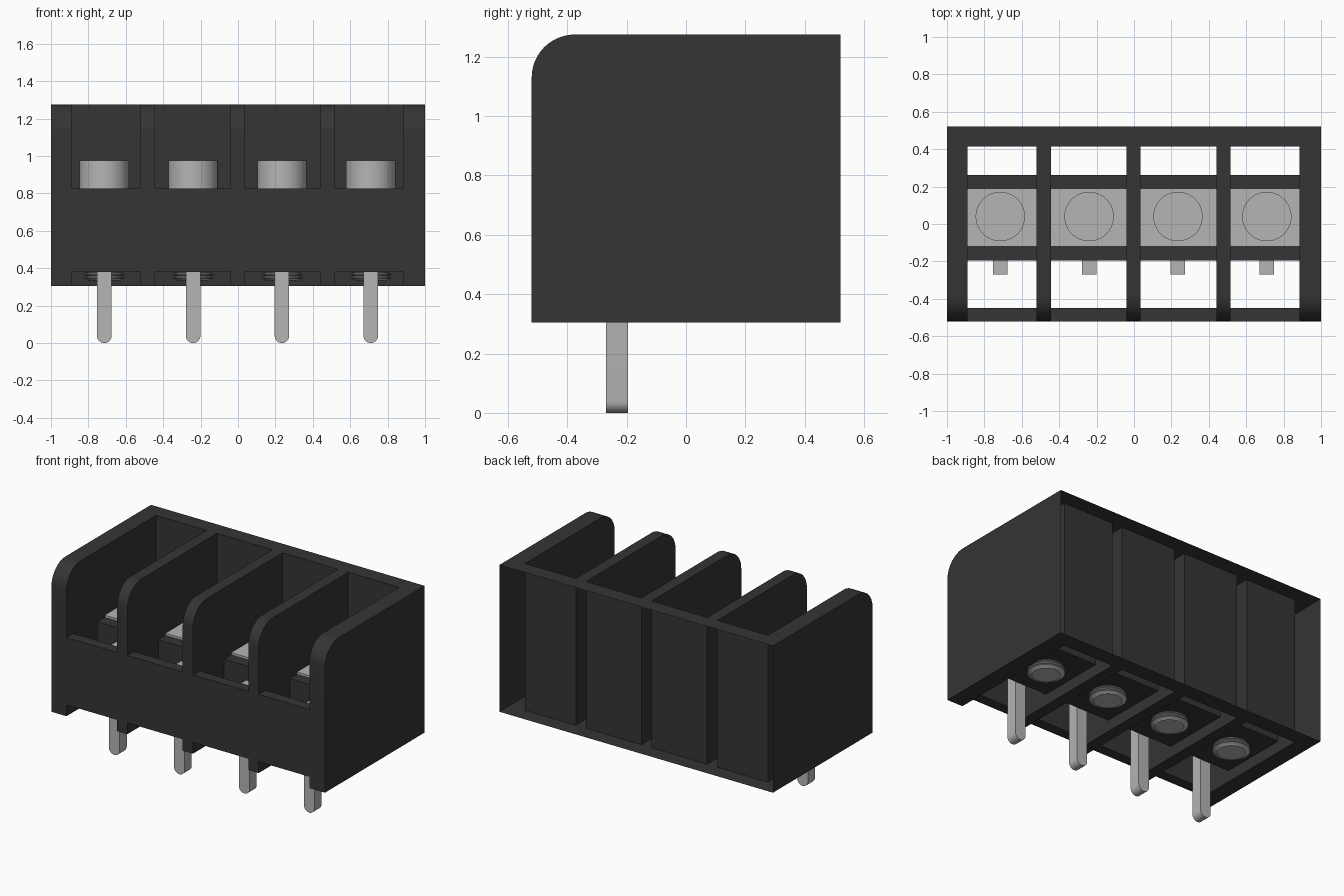
import bpy
import bmesh
from math import cos, sin, pi
from mathutils import Vector

old = bpy.data.objects.get("Cube")
if old:
    bpy.data.objects.remove(old, do_unlink=True)


def material(name, value, metallic=0.0):
    m = bpy.data.materials.new(name)
    m.use_nodes = True
    color = (value, value, value, 1)
    m.diffuse_color = color
    bsdf = m.node_tree.nodes["Principled BSDF"]
    bsdf.inputs["Base Color"].default_value = color
    bsdf.inputs["Roughness"].default_value = 0.6
    return m


BLACK = material("black_plastic", 0.035)
METAL = material("light_grey_metal", 0.46)


def finish(name, bm, mat):
    bmesh.ops.recalc_face_normals(bm, faces=bm.faces)
    mesh = bpy.data.meshes.new(name)
    bm.to_mesh(mesh)
    bm.free()
    mesh.materials.append(mat)
    obj = bpy.data.objects.new(name, mesh)
    bpy.context.collection.objects.link(obj)
    return obj


def smooth(obj):
    bpy.ops.object.select_all(action="DESELECT")
    obj.select_set(True)
    bpy.context.view_layer.objects.active = obj
    bpy.ops.object.shade_smooth_by_angle(angle=pi / 5)


def prism(bm, points, axis, low, high):
    """Extrude a closed outline along x (outline is y,z) or y (outline is x,z)."""
    place = (lambda p: (low, *p)) if axis == "x" else (lambda p: (p[0], low, p[1]))
    direction = Vector((1, 0, 0) if axis == "x" else (0, 1, 0))
    face = bm.faces.new([bm.verts.new(place(p)) for p in points])
    result = bmesh.ops.extrude_face_region(bm, geom=[face])
    verts = [v for v in result["geom"] if isinstance(v, bmesh.types.BMVert)]
    bmesh.ops.translate(bm, verts=verts, vec=direction * (high - low))


def rect(a, b, c, d):
    return [(a, c), (b, c), (b, d), (a, d)]


def arc(cx, cz, r, start, end, steps):
    angles = [start + (end - start) * i / steps for i in range(steps + 1)]
    return [(cx + r * cos(a), cz + r * sin(a)) for a in angles]


def lathe(name, profile, x, y, mat):
    bm = bmesh.new()
    verts = [bm.verts.new((r, 0, z)) for r, z in profile]
    edges = [bm.edges.new(pair) for pair in zip(verts, verts[1:])]
    bmesh.ops.spin(bm, geom=verts + edges, cent=(0, 0, 0), axis=(0, 0, 1),
                   angle=2 * pi, steps=40)
    bmesh.ops.remove_doubles(bm, verts=bm.verts, dist=0.0005)
    bmesh.ops.translate(bm, verts=bm.verts, vec=(x, y, 0))
    obj = finish(name, bm, mat)
    smooth(obj)
    return obj


BACK, BASE, TOP = 0.52, 0.305, 1.275
SILL, NOTCH = 0.825, 0.38
WALL = 0.415
BAYS = [(-0.89, -0.52), (-0.445, -0.04), (0.035, 0.44), (0.515, 0.885)]
PITCH = [-0.715, -0.24, 0.235, 0.71]

# Housing block with a rounded upper front edge
bm = bmesh.new()
outline = [(BACK, TOP), (BACK, BASE), (-BACK, BASE)]
outline += arc(-BACK + 0.145, TOP - 0.145, 0.145, pi, pi / 2, 12)
prism(bm, outline, "x", -1, 1)
housing = finish("housing", bm, BLACK)

# Bay cutters leave dividers, a low front wall and the rear wall
bm = bmesh.new()
bay = [(-1, 2), (WALL, 2), (WALL, 0), (-1, 0), (-1, NOTCH),
       (-0.45, NOTCH), (-0.45, SILL), (-1, SILL)]
for left, right in BAYS:
    prism(bm, bay, "x", left, right)
cutter = finish("bay_cutter", bm, BLACK)
cut = housing.modifiers.new("bays", "BOOLEAN")
cut.operation = "DIFFERENCE"
cut.solver = "EXACT"
cut.object = cutter
bpy.context.view_layer.update()
graph = bpy.context.evaluated_depsgraph_get()
shell = bpy.data.meshes.new_from_object(housing.evaluated_get(graph))
housing.modifiers.clear()
housing.data = shell
bpy.data.objects.remove(cutter, do_unlink=True)

# The hollow moulding is open at the rear
bm = bmesh.new()
bm.from_mesh(shell)
rear = [f for f in bm.faces if f.calc_center_median().y > BACK - 0.005]
bmesh.ops.delete(bm, geom=rear, context="FACES")
bm.to_mesh(shell)
bm.free()
smooth(housing)

for i, ((left, right), x) in enumerate(zip(BAYS, PITCH), 1):
    # Seat block and the clamping plate on it
    bm = bmesh.new()
    prism(bm, rect(-0.195, 0.262, NOTCH, 0.805), "x", left, right)
    finish(f"seat_block_{i}", bm, BLACK)
    bm = bmesh.new()
    prism(bm, rect(-0.12, 0.19, 0.78, 0.82), "x", left, right)
    finish(f"contact_plate_{i}", bm, METAL)

    # Screw head and threaded tip
    lathe(f"screw_head_{i}", [(0, 0.82), (0.132, 0.82), (0.132, 0.975), (0, 0.975)],
          x, 0.04, METAL)
    thread = [(0, 0.335), (0.085, 0.335)]
    for k in range(3):
        z = 0.34 + 0.018 * k
        thread += [(0.09, z), (0.112, z + 0.006), (0.112, z + 0.01), (0.09, z + 0.016)]
    lathe(f"screw_thread_{i}", thread, x, 0.04, METAL)

    # Solder pin with a rounded tip
    bm = bmesh.new()
    pin = [(x + 0.039, 0.71), (x - 0.039, 0.71)]
    pin += arc(x, 0.039, 0.039, pi, 2 * pi, 12)
    prism(bm, pin, "y", -0.27, -0.196)
    smooth(finish(f"solder_pin_{i}", bm, METAL))
